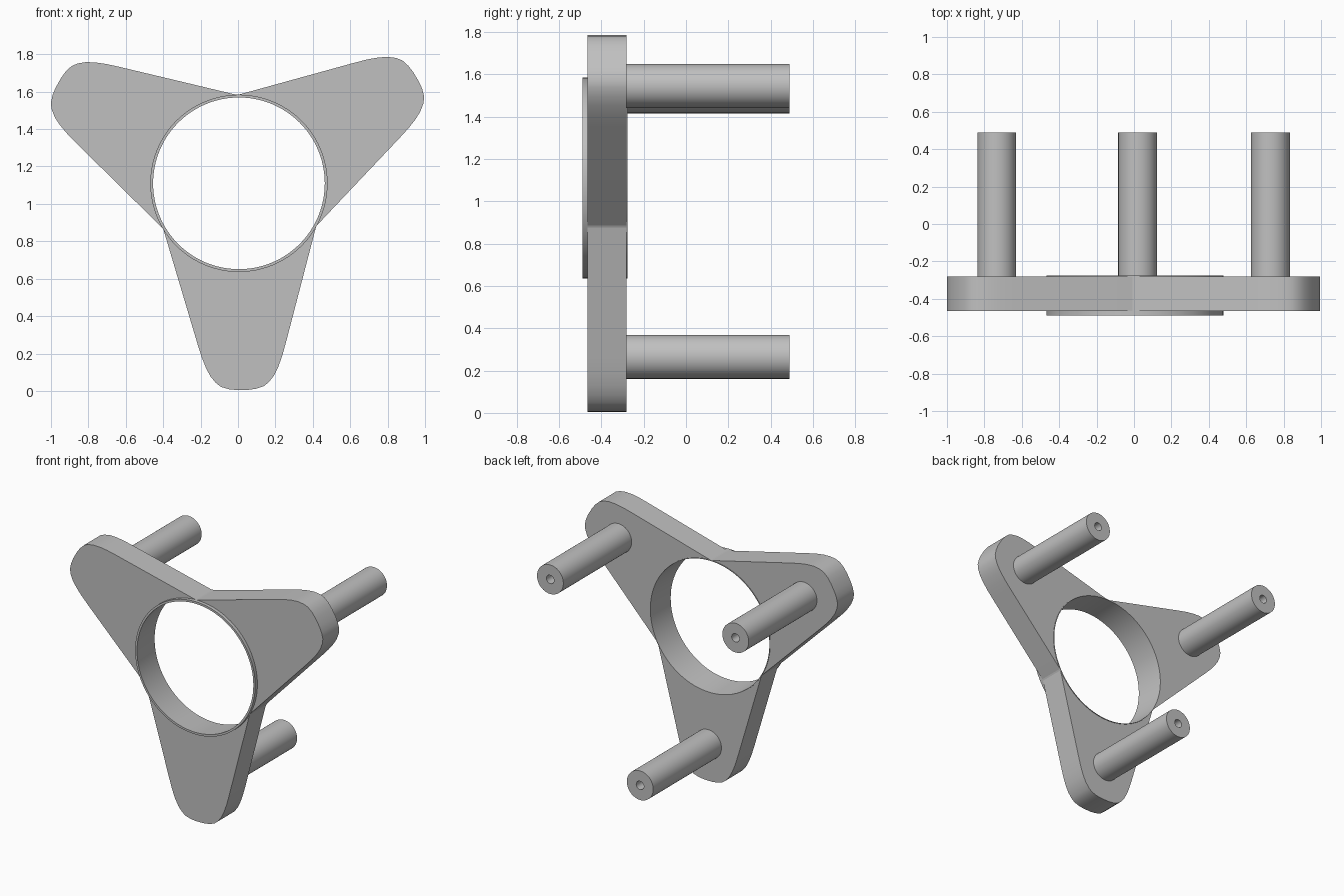
import bpy, bmesh
from math import sin, cos, pi, radians, atan2, hypot

cube = bpy.data.objects.get("Cube")
if cube:
    bpy.data.objects.remove(cube, do_unlink=True)

CX, CZ = 0.005, 1.11            # hub centre
PLATE_FRONT, PLATE_BACK = -0.465, -0.28

grey = bpy.data.materials.new("plain_grey")
grey.use_nodes = True
colour = (0.53, 0.53, 0.53, 1)
grey.diffuse_color = colour
grey.node_tree.nodes["Principled BSDF"].inputs["Base Color"].default_value = colour


def finish(name, bm):
    bmesh.ops.recalc_face_normals(bm, faces=bm.faces)
    mesh = bpy.data.meshes.new(name)
    bm.to_mesh(mesh)
    bm.free()
    mesh.materials.append(grey)
    obj = bpy.data.objects.new(name, mesh)
    bpy.context.collection.objects.link(obj)
    bpy.ops.object.select_all(action='DESELECT')
    obj.select_set(True)
    bpy.context.view_layer.objects.active = obj
    bpy.ops.object.shade_smooth_by_angle(angle=radians(30))
    return obj


def place(r, w, angle):
    """Radial distance and sideways offset to x, z."""
    return (CX + r * cos(angle) - w * sin(angle),
            CZ + r * sin(angle) + w * cos(angle))


def lathe(name, cx, cz, profile, steps, closed):
    """Spin (radius, y) points around an axis along y."""
    bm = bmesh.new()
    rings = []
    for r, y in profile:
        rings.append([bm.verts.new((cx + r * cos(2 * pi * i / steps), y,
                                    cz + r * sin(2 * pi * i / steps)))
                      for i in range(steps)])
    pairs = list(zip(rings, rings[1:]))
    if closed:
        pairs.append((rings[-1], rings[0]))
    else:
        bm.faces.new(rings[0])
        bm.faces.new(rings[-1])
    for a, b in pairs:
        for i in range(steps):
            j = (i + 1) % steps
            bm.faces.new((a[i], a[j], b[j], b[i]))
    return finish(name, bm)


# Half outline of an arm, from hub to tip: distance, half width
HALF = [(0.24, 0.408), (0.86, 0.235), (0.93, 0.214), (0.985, 0.193),
        (1.03, 0.17), (1.065, 0.142), (1.087, 0.114), (1.1, 0.072),
        (1.105, 0.03)]


def arm(name, angle):
    outline = HALF + [(r, -w) for r, w in reversed(HALF)]
    # Concave edge around the hub
    r0, w0 = HALF[0]
    span, radius, steps = atan2(w0, r0), hypot(r0, w0), 32
    for i in range(1, steps):
        t = -span + 2 * span * i / steps
        outline.append((radius * cos(t), radius * sin(t)))
    bm = bmesh.new()
    verts = []
    for r, w in outline:
        x, z = place(r, w, angle)
        verts.append(bm.verts.new((x, PLATE_FRONT, z)))
    face = bm.faces.new(verts)
    new = bmesh.ops.extrude_face_region(bm, geom=[face], use_keep_orig=True)["geom"]
    bmesh.ops.translate(bm, vec=(0, PLATE_BACK - PLATE_FRONT, 0),
                        verts=[v for v in new if isinstance(v, bmesh.types.BMVert)])
    return finish(name, bm)


# Three arms, each with a post that has a small hole in its end
for side, degrees in (("lower", -89), ("upper_left", 31), ("upper_right", 151)):
    angle = radians(degrees)
    arm(side + "_arm", angle)
    px, pz = place(0.845, 0, angle)
    lathe(side + "_post", px, pz,
          [(0.104, PLATE_BACK - 0.02), (0.104, 0.49), (0.03, 0.49), (0.03, 0.25)],
          48, closed=False)

# Thin hub ring, standing proud at the front
lathe("hub_ring", CX, CZ,
      [(0.474, -0.49), (0.474, -0.276), (0.47, -0.276), (0.459, -0.49)],
      96, closed=True)
